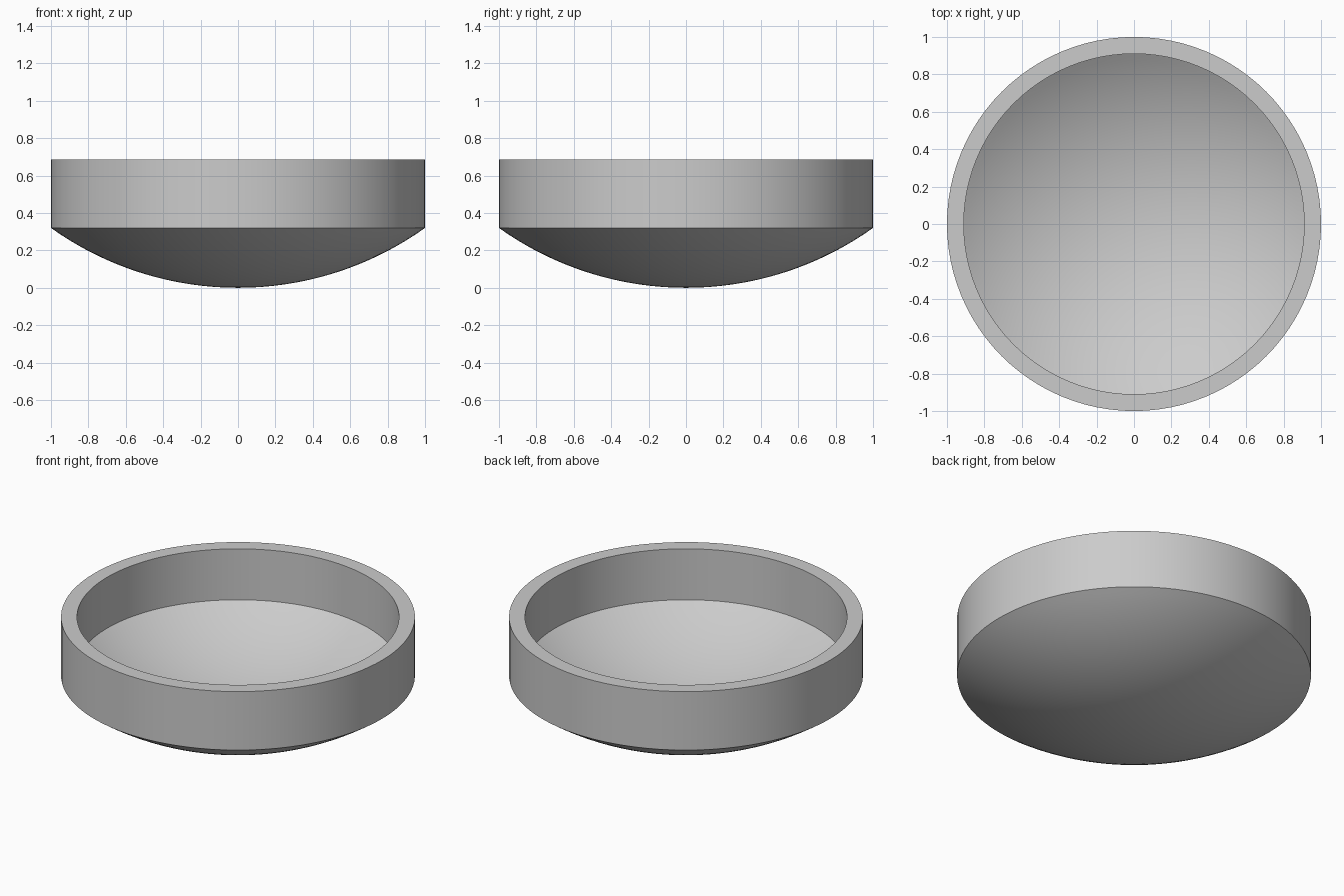
import bpy, bmesh
from math import asin, sin, cos, pi, radians

if "Cube" in bpy.data.objects:
    bpy.data.objects.remove(bpy.data.objects["Cube"])

OUTER_R, HEIGHT, EDGE_Z, WALL = 1.0, 0.685, 0.32, 0.09
SEGMENTS, RINGS = 96, 24

# Plain grey material
grey = bpy.data.materials.new("plain_grey")
grey.use_nodes = True
colour = (0.6, 0.6, 0.6, 1)
grey.diffuse_color = colour
grey.node_tree.nodes["Principled BSDF"].inputs["Base Color"].default_value = colour

# Both curved floors are concentric spherical caps
sphere_r = (OUTER_R ** 2 + EDGE_Z ** 2) / (2 * EDGE_Z)


def cap(radius, edge):
    """Profile points from the centre axis out to the edge radius."""
    end = asin(edge / radius)
    angles = [end * i / RINGS for i in range(RINGS + 1)]
    return [(radius * sin(a), sphere_r - radius * cos(a)) for a in angles]


# Closed profile: underside, outer wall, flat rim, inner wall, inner floor
inner_r = OUTER_R - WALL
profile = cap(sphere_r, OUTER_R)
profile += [(OUTER_R, HEIGHT), (inner_r, HEIGHT)]
profile += reversed(cap(sphere_r - WALL, inner_r))

# Round dish, turned about the vertical axis
bm = bmesh.new()
verts = [bm.verts.new((r, 0, z)) for r, z in profile]
edges = [bm.edges.new(pair) for pair in zip(verts, verts[1:])]
bmesh.ops.spin(bm, geom=verts + edges, cent=(0, 0, 0), axis=(0, 0, 1),
               angle=2 * pi, steps=SEGMENTS)
bmesh.ops.remove_doubles(bm, verts=bm.verts, dist=0.0001)
bmesh.ops.recalc_face_normals(bm, faces=bm.faces)
mesh = bpy.data.meshes.new("dish")
bm.to_mesh(mesh)
bm.free()
mesh.materials.append(grey)
dish = bpy.data.objects.new("dish", mesh)
bpy.context.collection.objects.link(dish)

# Smooth surfaces with crisp rim edges
bpy.ops.object.select_all(action="DESELECT")
dish.select_set(True)
bpy.context.view_layer.objects.active = dish
bpy.ops.object.shade_smooth_by_angle(angle=radians(30))
